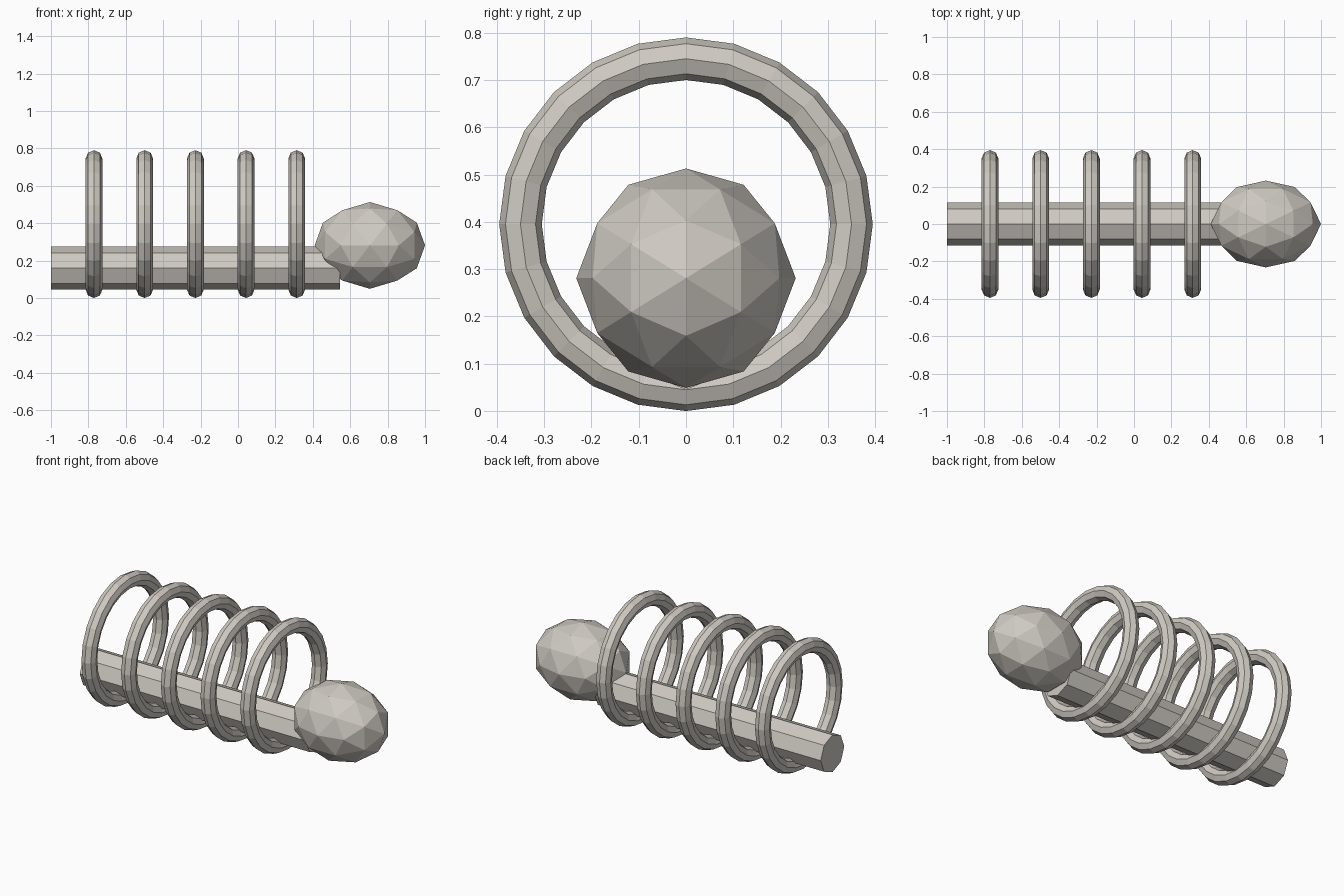
import bpy
from math import radians, pi

cube = bpy.data.objects.get("Cube")
if cube:
    bpy.data.objects.remove(cube, do_unlink=True)

BONE = (0.62, 0.59, 0.54, 1.0)
bone = bpy.data.materials.new("bone_grey")
bone.use_nodes = True
bone.diffuse_color = BONE
bsdf = next(n for n in bone.node_tree.nodes if n.type == 'BSDF_PRINCIPLED')
bsdf.inputs["Base Color"].default_value = BONE


def finish(name):
    """Name the new part, colour it and keep its flat facets."""
    obj = bpy.context.object
    obj.name = obj.data.name = name
    obj.data.materials.append(bone)
    bpy.ops.object.shade_flat()
    return obj


# Eight-sided spine running along x
START, END = -1.0, 0.545
bpy.ops.mesh.primitive_cylinder_add(
    vertices=8, radius=0.115, depth=END - START,
    location=((START + END) / 2, 0, 0.16), rotation=(0, pi / 2, 0))
finish("spine")

# Row of upright rib rings, passing through the spine at the bottom
for i in range(5):
    bpy.ops.mesh.primitive_torus_add(
        major_radius=0.35, minor_radius=0.045,
        major_segments=24, minor_segments=8,
        location=(-0.77 + 0.271 * i, 0, 0.395), rotation=(0, pi / 2, 0))
    finish(f"rib_ring_{i + 1}")

# Faceted skull, turned so an edge midpoint lies on each axis, then stretched
bpy.ops.mesh.primitive_ico_sphere_add(subdivisions=2, radius=1)
skull = finish("skull")
skull.rotation_euler.y = radians(58.283)
bpy.ops.object.transform_apply(location=False, rotation=True, scale=False)
skull.scale = (0.295, 0.232, 0.232)
skull.location = (0.705, 0, 0.281)
